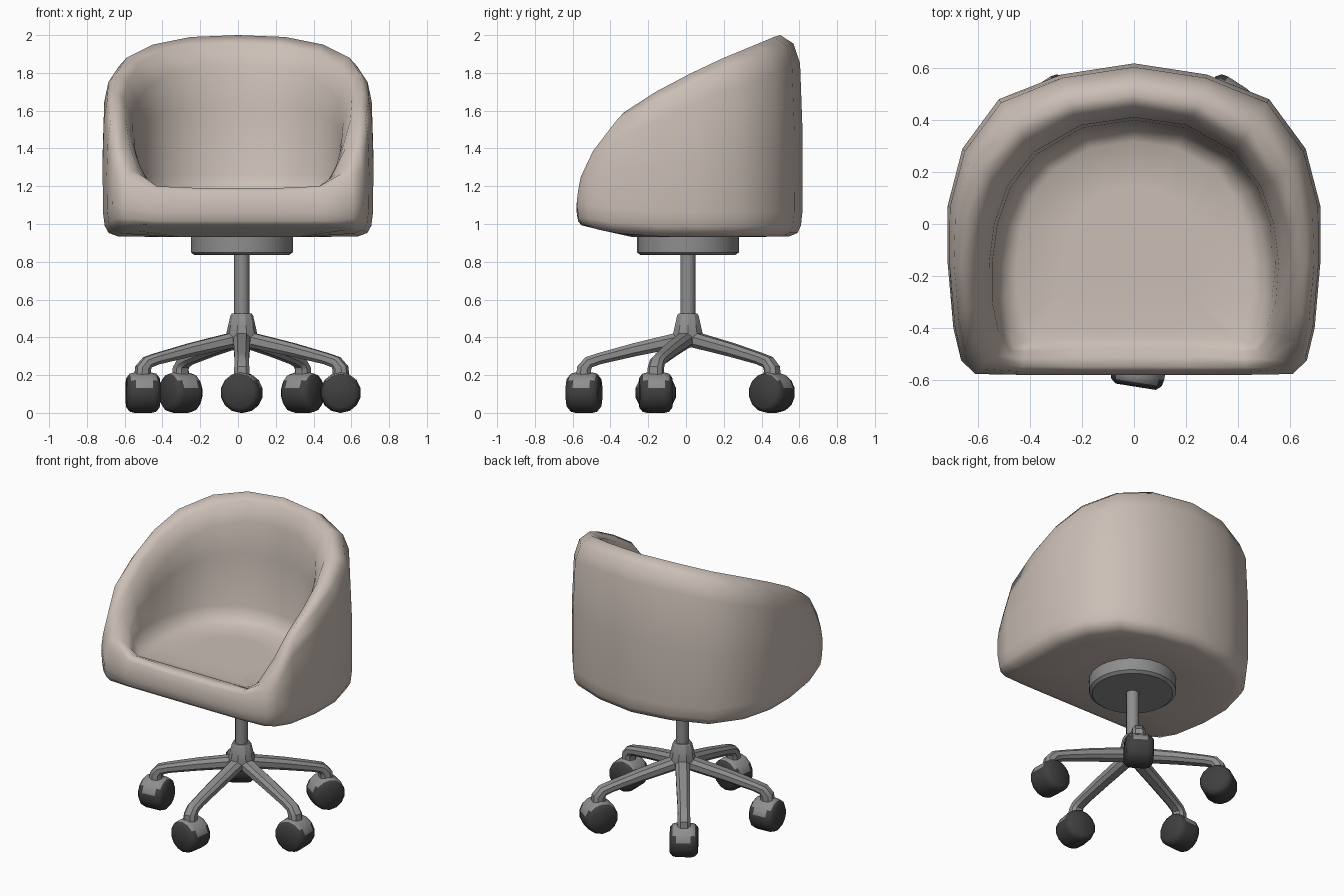
import bpy, bmesh, math
from mathutils import Vector

if "Cube" in bpy.data.objects:
    bpy.data.objects.remove(bpy.data.objects["Cube"])

CX, CY = 0.02, 0.01   # axis of the swivel base


def material(name, rgb):
    m = bpy.data.materials.new(name)
    m.diffuse_color = (*rgb, 1)
    m.use_nodes = True
    m.node_tree.nodes["Principled BSDF"].inputs["Base Color"].default_value = m.diffuse_color
    return m


FABRIC = material("beige fabric", (0.60, 0.52, 0.47))
METAL = material("grey metal", (0.27, 0.27, 0.27))
RUBBER = material("dark rubber", (0.05, 0.05, 0.05))


def finish(name, bm, mats, angle):
    bmesh.ops.recalc_face_normals(bm, faces=bm.faces)
    me = bpy.data.meshes.new(name)
    bm.to_mesh(me)
    bm.free()
    ob = bpy.data.objects.new(name, me)
    bpy.context.collection.objects.link(ob)
    for m in mats:
        me.materials.append(m)
    bpy.ops.object.select_all(action='DESELECT')
    ob.select_set(True)
    bpy.context.view_layer.objects.active = ob
    bpy.ops.object.shade_smooth_by_angle(angle=math.radians(angle))
    return ob


def loft(rings):
    """Closed skin through rings of equal length, capped at both ends."""
    bm = bmesh.new()
    vs = [[bm.verts.new(p) for p in r] for r in rings]
    n = len(vs[0])
    for a, b in zip(vs, vs[1:]):
        for i in range(n):
            j = (i + 1) % n
            bm.faces.new((a[i], a[j], b[j], b[i]))
    bm.faces.new(vs[0])
    bm.faces.new(vs[-1])
    return bm


def turned(name, profile, mat, sides, angle=35):
    """Round part on the base axis from (radius, z) pairs."""
    rings = [[(CX + r * math.cos(2 * math.pi * k / sides),
               CY + r * math.sin(2 * math.pi * k / sides), z)
              for k in range(sides)] for r, z in profile]
    return finish(name, loft(rings), [mat], angle)


# Tub seat: half plan from back to front: outer x,y / rim x,y,z / inner x,y
half = [
    (0.00, 0.618, 0.00, 0.50, 2.00, 0.00, 0.40),
    (0.28, 0.575, 0.25, 0.465, 1.99, 0.20, 0.37),
    (0.52, 0.48, 0.45, 0.37, 1.95, 0.38, 0.265),
    (0.66, 0.29, 0.59, 0.20, 1.88, 0.475, 0.14),
    (0.717, 0.07, 0.645, 0.02, 1.795, 0.525, 0.00),
    (0.717, -0.15, 0.66, -0.16, 1.70, 0.545, -0.15),
    (0.695, -0.40, 0.645, -0.33, 1.59, 0.545, -0.30),
    (0.665, -0.525, 0.62, -0.45, 1.43, 0.52, -0.42),
    (0.61, -0.577, 0.57, -0.53, 1.28, 0.475, -0.49),
    (0.45, -0.58, 0.43, -0.55, 1.20, 0.42, -0.48),
    (0.20, -0.58, 0.20, -0.55, 1.19, 0.20, -0.47),
    (0.00, -0.58, 0.00, -0.55, 1.19, 0.00, -0.47),
]
cols = half + [(-c[0], c[1], -c[2], c[3], c[4], -c[5], c[6]) for c in half[-2:0:-1]]
FLOOR = 1.16


def seat_section(ox, oy, rx, ry, h, ix, iy):
    O, R, I = Vector((ox, oy)), Vector((rx, ry)), Vector((ix, iy))
    mid = Vector((0, -0.08))
    F = mid + (I - mid) * 0.92
    zb = 0.933 + 0.05 * max(0, -oy / 0.58) ** 3
    d, e = h - zb, h - FLOOR
    a, b = min(0.15, 0.35 * d), min(0.16, 0.4 * e)
    lo = min(0.13, 0.35 * d)
    pts = [(O * 0.5, 0.932), (O * 0.88, zb), (O * 0.955, zb + lo * 0.15),
           (O * 0.985, zb + lo * 0.45), (O * 0.997, zb + lo),
           (O, zb + d * 0.5), (O.lerp(R, 0.12), h - a),
           (O.lerp(R, 0.42), h - a * 0.3), (R, h),
           (R.lerp(I, 0.5), h - b * 0.25), (R.lerp(I, 0.9), h - b),
           (I, FLOOR + e * 0.55), (I.lerp(F, 0.35), FLOOR + min(0.1, e * 0.3)),
           (F, FLOOR + min(0.03, e * 0.15)), (mid + (F - mid) * 0.9, FLOOR),
           (mid + (F - mid) * 0.5, FLOOR)]
    return [(p.x, p.y, z) for p, z in pts]


sections = [seat_section(*c) for c in cols]
finish("tub_seat", loft(list(zip(*sections))), [FABRIC], 80)

# Mounting plate, gas column and hub
turned("mounting_plate", [(0.25, 0.835), (0.27, 0.85), (0.27, 0.96)], METAL, 24)
turned("column", [(0.04, 0.45), (0.04, 0.85)], METAL, 14)
turned("hub", [(0.06, 0.345), (0.082, 0.38), (0.082, 0.42), (0.06, 0.515), (0.053, 0.525)],
       METAL, 10, 25)

# Base legs: path in (reach, z) with half width and half thickness
LEG = [(0.03, 0.39, 0.045, 0.04), (0.28, 0.335, 0.042, 0.035),
       (0.47, 0.287, 0.038, 0.03), (0.525, 0.268, 0.038, 0.032),
       (0.55, 0.235, 0.04, 0.038), (0.55, 0.18, 0.042, 0.042)]


def base_leg(name, ang):
    out = Vector((math.cos(ang), math.sin(ang), 0))
    side = Vector((-out.y, out.x, 0))
    up = Vector((0, 0, 1))
    rings = []
    for k, (r, z, w, t) in enumerate(LEG):
        p, q = LEG[max(k - 1, 0)], LEG[min(k + 1, len(LEG) - 1)]
        tan = (out * (q[0] - p[0]) + up * (q[1] - p[1])).normalized()
        nor = side.cross(tan)
        c = Vector((CX, CY, z)) + out * r
        rings.append([c + side * w * sx + nor * t * sy for sx, sy in
                      ((1, .45), (.55, 1), (-.55, 1), (-1, .45),
                       (-1, -.45), (-.55, -1), (.55, -1), (1, -.45))])
    finish(name, loft(rings), [METAL], 35)


# Casters: bevelled twin wheel with a grey hood over the top
def caster(name, ang, axis_ang):
    c = Vector((CX + 0.55 * math.cos(ang), CY + 0.55 * math.sin(ang), 0.107))
    ax = Vector((math.cos(axis_ang), math.sin(axis_ang), 0))
    tan = Vector((-ax.y, ax.x, 0))
    n = 14
    rings = []
    for w, r in ((-0.087, 0.08), (-0.07, 0.101), (-0.045, 0.107),
                 (0.045, 0.107), (0.07, 0.101), (0.087, 0.08)):
        rings.append([c + ax * w + tan * r * math.cos(2 * math.pi * (k + .5) / n)
                      + Vector((0, 0, r * math.sin(2 * math.pi * (k + .5) / n)))
                      for k in range(n)])
    bm = loft(rings)
    for f in bm.faces:
        m = f.calc_center_median() - c
        if m.z > 0.045 and abs(m.dot(ax)) < 0.07:
            f.material_index = 1
    finish(name, bm, [RUBBER, METAL], 40)


# Leg direction and swivelled wheel axis direction, in degrees
for k, (leg, axis) in enumerate(((-90, -99), (-18, -88), (54, -33), (126, 33), (198, 5))):
    base_leg(f"base_leg_{k + 1}", math.radians(leg))
    caster(f"caster_{k + 1}", math.radians(leg), math.radians(axis))
